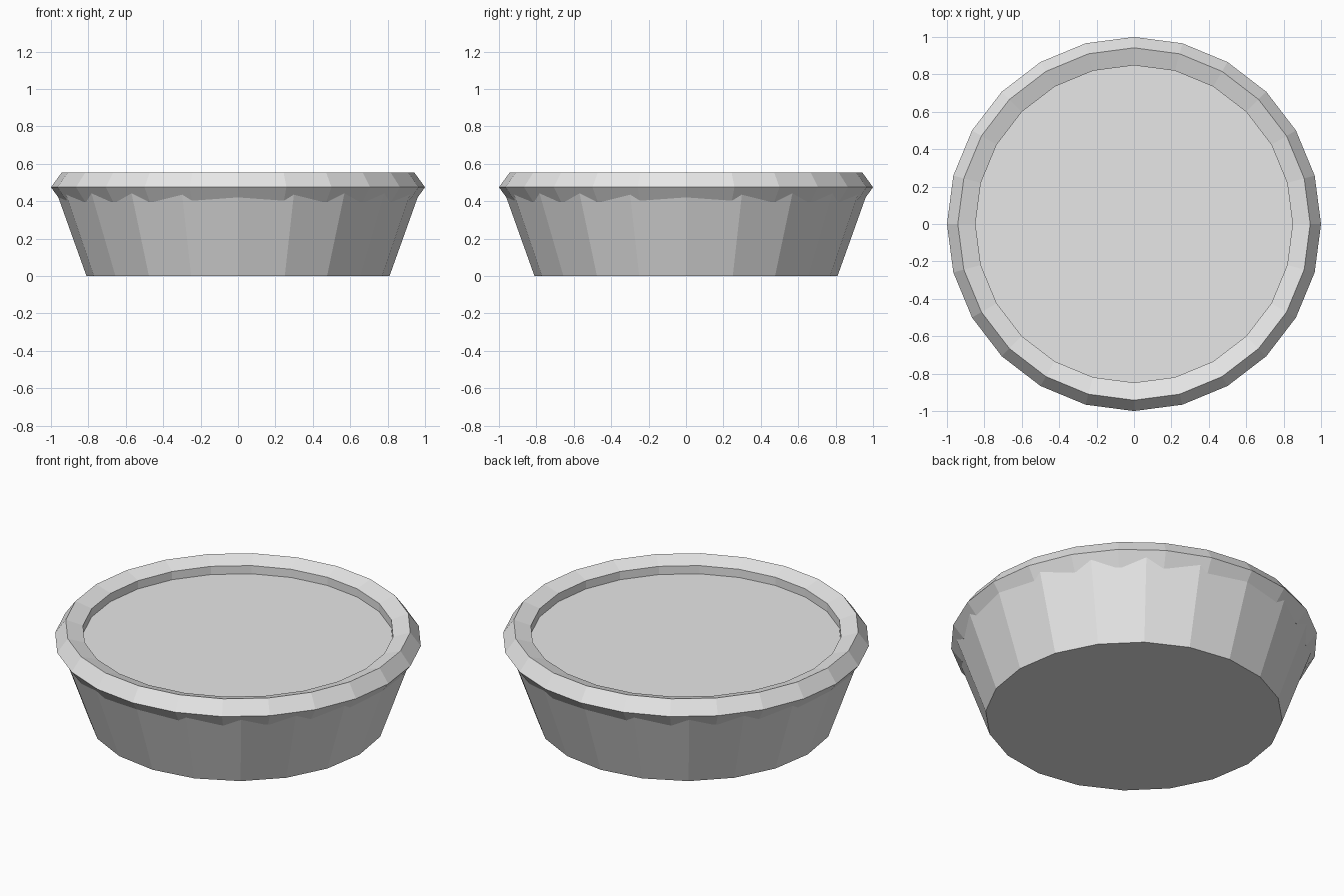
import bpy

cube = bpy.data.objects.get("Cube")
if cube:
    bpy.data.objects.remove(cube, do_unlink=True)

# One plain grey for the whole dish
grey = bpy.data.materials.new("light_grey")
grey.use_nodes = True
colour = (0.8, 0.8, 0.8, 1)
grey.diffuse_color = colour
grey.node_tree.nodes["Principled BSDF"].inputs["Base Color"].default_value = colour

BODY_HEIGHT = 0.475
RIM_TUBE = 0.084


def finish(name):
    part = bpy.context.object
    part.name = name
    part.data.materials.append(grey)
    bpy.ops.object.shade_flat()


# Tapered body, its flat top showing inside the rim
bpy.ops.mesh.primitive_cone_add(vertices=20, radius1=0.81, radius2=0.98,
                                depth=BODY_HEIGHT, location=(0, 0, BODY_HEIGHT / 2))
finish("tapered_body")

# Faceted rim with a five-sided section pointing outwards
bpy.ops.mesh.primitive_torus_add(major_segments=24, minor_segments=5,
                                 major_radius=1 - RIM_TUBE, minor_radius=RIM_TUBE,
                                 location=(0, 0, BODY_HEIGHT))
finish("rim")
